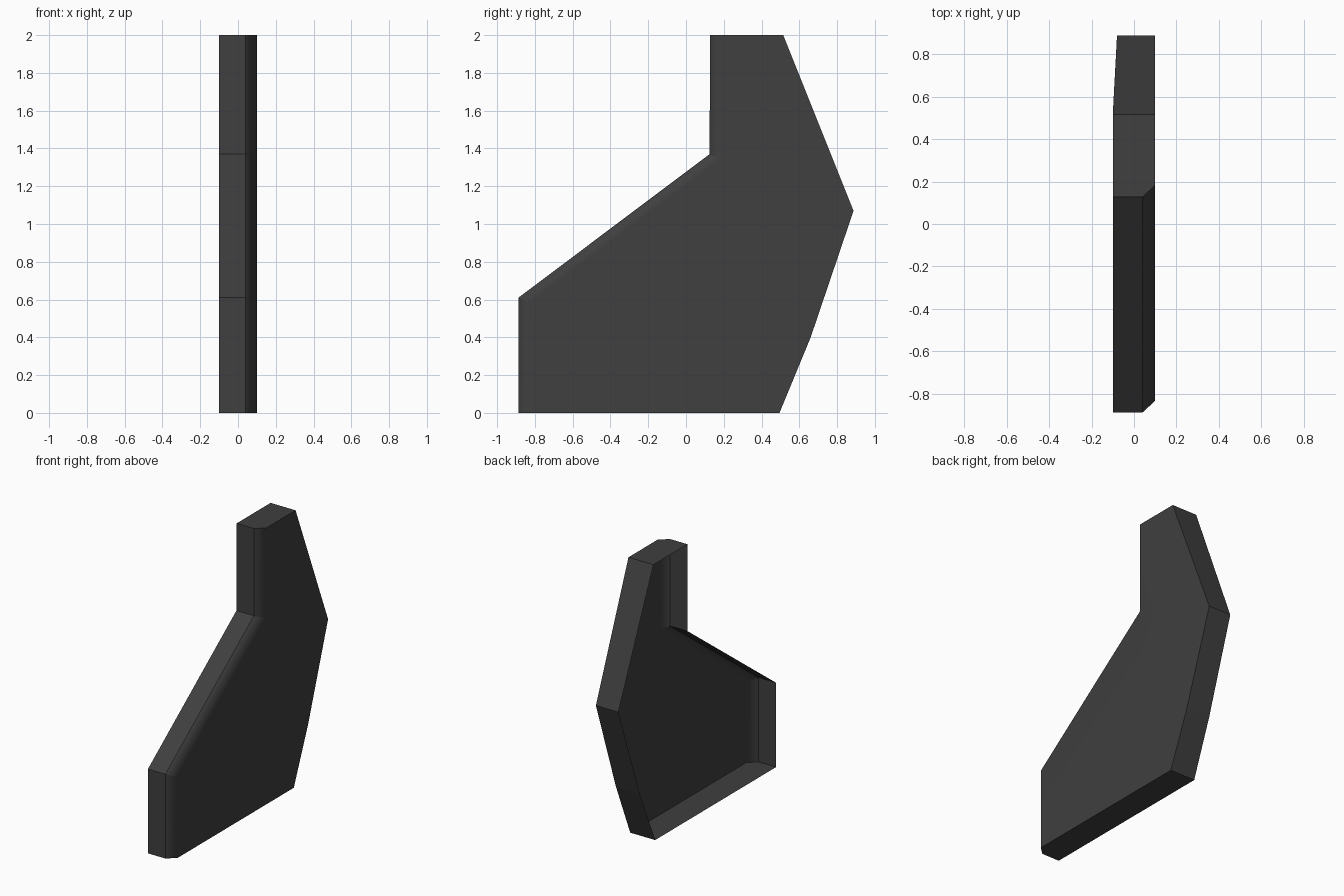
import bpy, bmesh

if "Cube" in bpy.data.objects:
    bpy.data.objects.remove(bpy.data.objects["Cube"])

# Hollow fin-shaped shell, open on its -x side
X_OPEN, X_EDGE, X_SIDE = -0.1, 0.04, 0.1
BEVEL = 0.055

# front outline from bottom to top, as (y, z)
front = [(-0.887, 0), (-0.887, 0.61), (0.125, 1.37), (0.127, 2)]
# back outline from top to bottom, as (y, z, x of open rim)
back = [(0.515, 2, -0.1), (0.887, 1.07, -0.08), (0.66, 0.4, -0.09), (0.495, 0, -0.1)]

mat = bpy.data.materials.new("dark_grey")
mat.diffuse_color = (0.05, 0.05, 0.05, 1)
mat.use_nodes = True
mat.node_tree.nodes["Principled BSDF"].inputs["Base Color"].default_value = mat.diffuse_color

bm = bmesh.new()
rim = [bm.verts.new((X_OPEN, y, z)) for y, z in front]
edge = [bm.verts.new((X_EDGE, y, z)) for y, z in front]
side = [bm.verts.new((X_SIDE, y + BEVEL, z - (BEVEL / 2 if 0 < z < 2 else 0)))
        for y, z in front]
back_rim = [bm.verts.new((x, y, z)) for y, z, x in back]
back_side = [bm.verts.new((X_SIDE, y, z)) for y, z, x in back]


def strip(a, b):
    """Bridge two matching rows of vertices with quads."""
    for i in range(len(a) - 1):
        bm.faces.new((a[i], a[i + 1], b[i + 1], b[i]))


# front wall, chamfer and back wall
strip(rim, edge)
strip(edge, side)
strip(back_side, back_rim)
# side plate, top cap and bottom cap
bm.faces.new(side + back_side)
bm.faces.new((rim[-1], edge[-1], side[-1], back_side[0], back_rim[0]))
bm.faces.new((rim[0], edge[0], side[0], back_side[-1], back_rim[-1]))
bmesh.ops.recalc_face_normals(bm, faces=bm.faces)
side_face = next(f for f in bm.faces if len(f.verts) == 8)
if side_face.normal.x < 0:
    bmesh.ops.reverse_faces(bm, faces=bm.faces)

# smooth only where the chamfer rolls into the side plate
for f in bm.faces:
    f.smooth = True
soft = set(side)
for e in bm.edges:
    e.smooth = e.verts[0] in soft and e.verts[1] in soft

mesh = bpy.data.meshes.new("fin_shell")
bm.to_mesh(mesh)
bm.free()
mesh.materials.append(mat)
fin = bpy.data.objects.new("fin_shell", mesh)
bpy.context.collection.objects.link(fin)

# keep the large side plate flat in shading
wn = fin.modifiers.new("flat_plate_normals", 'WEIGHTED_NORMAL')
wn.keep_sharp = True
